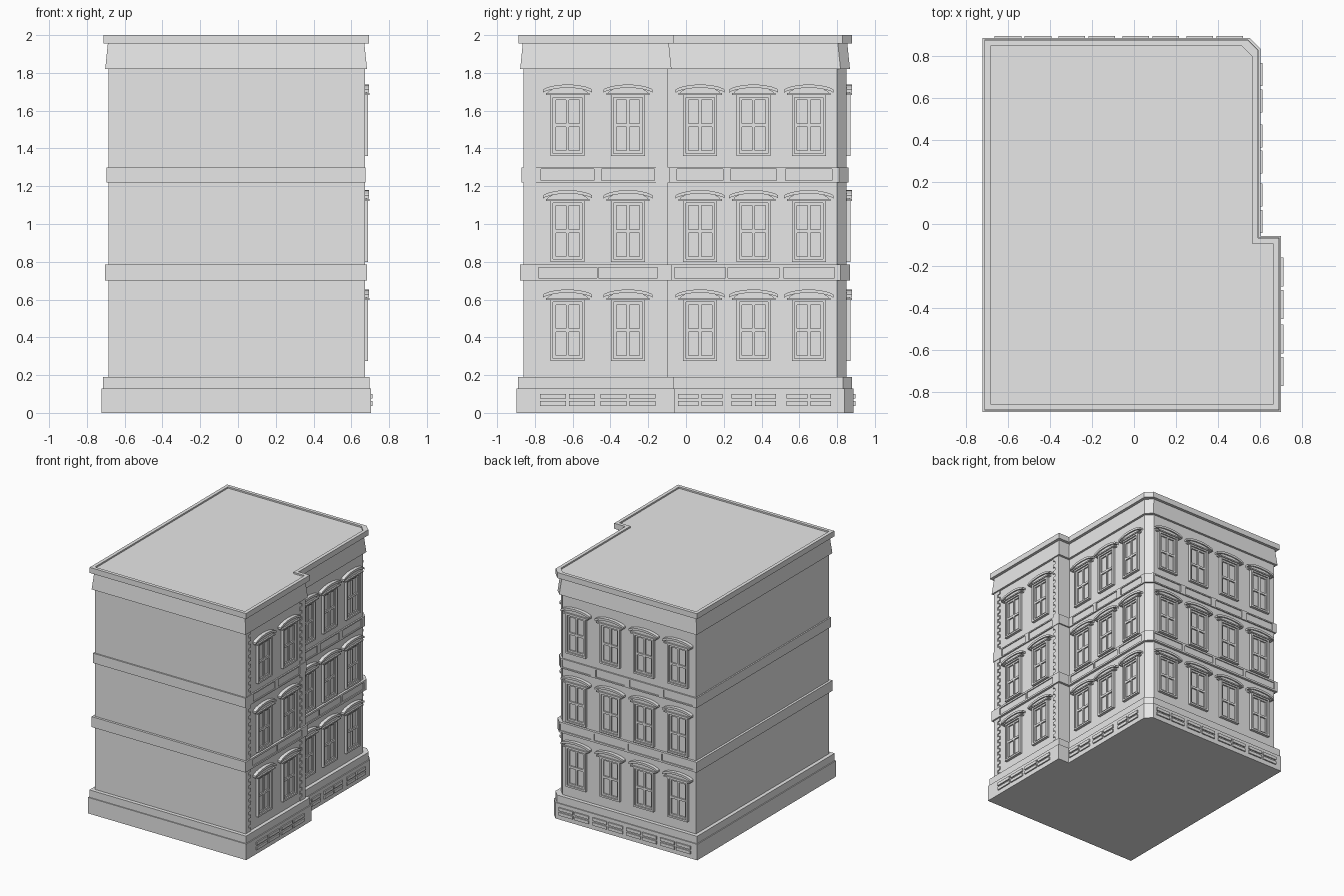
import bpy, bmesh
from math import cos, sin, pi
from mathutils import Matrix, Vector

cube = bpy.data.objects.get("Cube")
if cube:
    bpy.data.objects.remove(cube, do_unlink=True)

stone = bpy.data.materials.new("pale_grey_stone")
stone.use_nodes = True
GREY = (0.8, 0.8, 0.8, 1)
stone.diffuse_color = GREY
stone.node_tree.nodes["Principled BSDF"].inputs["Base Color"].default_value = GREY

# Wall planes of the building
LEFT, FRONT, BACK = -0.685, -0.86, 0.85
WING, REAR, STEP, CHAMFER = 0.665, 0.565, -0.095, 0.05


def finish(name, bm):
    bmesh.ops.recalc_face_normals(bm, faces=bm.faces)
    mesh = bpy.data.meshes.new(name)
    bm.to_mesh(mesh)
    bm.free()
    mesh.materials.append(stone)
    obj = bpy.data.objects.new(name, mesh)
    bpy.context.collection.objects.link(obj)
    return obj


def outline(o):
    """Footprint with a stepped side and a chamfered corner, grown by o."""
    return [(LEFT - o, FRONT - o), (WING + o, FRONT - o), (WING + o, STEP + o),
            (REAR + o, STEP + o), (REAR + o, BACK + o - CHAMFER),
            (REAR + o - CHAMFER, BACK + o), (LEFT - o, BACK + o)]


def loft(name, sections):
    """Closed solid through (offset, height) sections of the footprint."""
    bm = bmesh.new()
    rings = [[bm.verts.new((x, y, z)) for x, y in outline(o)] for o, z in sections]
    for a, b in zip(rings, rings[1:]):
        for i in range(len(a)):
            j = (i + 1) % len(a)
            bm.faces.new((a[i], a[j], b[j], b[i]))
    bm.faces.new(rings[0][::-1])
    bm.faces.new(rings[-1])
    return finish(name, bm)


def wall_frame(along, out, origin):
    """Local axes: u along the wall, d outward, z up."""
    m = Matrix.Identity(4)
    m.col[0] = Vector(along).to_4d()
    m.col[1] = Vector(out).to_4d()
    m.col[0][3] = m.col[1][3] = 0
    m.col[3] = Vector(origin).to_4d()
    return m


def box(bm, m, u0, u1, d0, d1, z0, z1):
    size = Matrix.Diagonal((u1 - u0, d1 - d0, z1 - z0, 1))
    centre = Matrix.Translation(((u0 + u1) / 2, (d0 + d1) / 2, (z0 + z1) / 2))
    bmesh.ops.create_cube(bm, size=1, matrix=m @ centre @ size)


def extrude_profile(bm, m, points, depth):
    """Solid from a (u, z) profile, standing out from the wall."""
    a = [bm.verts.new(m @ Vector((u, -0.005, z))) for u, z in points]
    b = [bm.verts.new(m @ Vector((u, depth, z))) for u, z in points]
    bm.faces.new(a)
    bm.faces.new(b[::-1])
    for i in range(len(a)):
        j = (i + 1) % len(a)
        bm.faces.new((a[i], b[i], b[j], a[j]))


wing = wall_frame((0, 1, 0), (1, 0, 0), (WING, 0, 0))
rear = wall_frame((0, 1, 0), (1, 0, 0), (REAR, 0, 0))
back = wall_frame((-1, 0, 0), (0, 1, 0), (0, BACK, 0))

# Window bays: (wall, bay centres, belt panel half widths low and high, vent half width)
walls = [(wing, (-0.627, -0.307), (0.155, 0.14), 0.146),
         (rear, (0.075, 0.358, 0.65), (0.135, 0.122), 0.118),
         (back, (-0.385, -0.08, 0.225, 0.53), (0.14, 0.13), 0.135)]

# Main masses
loft("walls", [(0, 0.1), (0, 1.9)])
loft("base", [(0.038, 0), (0.038, 0.13), (0.03, 0.13), (0.03, 0.19)])
loft("cornice", [(0.018, 1.82), (0.004, 1.957)])
loft("roof_slab", [(0.028, 1.955), (0.028, 2), (0, 2), (0, 1.988)])


# Belt courses with sunken panels
def belt(name, offset, z0, z1, p0, p1, which):
    obj = loft(name, [(offset, z0), (offset, z1)])
    bm = bmesh.new()
    for m, bays, halves, _ in walls:
        for u in bays:
            h = halves[which]
            box(bm, m, u - h, u + h, offset - 0.008, offset + 0.02, p0, p1)
    cutter = finish(name + "_cutter", bm)
    cutter.hide_render = True
    mod = obj.modifiers.new("panels", "BOOLEAN")
    mod.operation, mod.solver, mod.object = "DIFFERENCE", "EXACT", cutter
    graph = bpy.context.evaluated_depsgraph_get()
    cut = bpy.data.meshes.new_from_object(obj.evaluated_get(graph))
    obj.modifiers.clear()
    obj.data = cut
    bpy.data.objects.remove(cutter, do_unlink=True)


belt("lower_belt", 0.019, 0.70, 0.785, 0.715, 0.77, 0)
belt("upper_belt", 0.011, 1.22, 1.30, 1.23, 1.29, 1)


# Windows: surround, two sashes and an arched hood
def window(frames, hoods, m, u, z):
    w, h, t = 0.09, 0.325, 0.014
    top = z + h
    for s in (-1, 1):
        a, b = sorted((u + s * w, u + s * (w - t)))
        box(frames, m, a, b, -0.005, 0.022, z, top)
        a, b = sorted((u + s * (w - t), u + s * (w - 2 * t)))
        box(frames, m, a, b, -0.005, 0.011, z + t, top - t)
    box(frames, m, u - w + t, u + w - t, -0.005, 0.022, z, z + t)
    box(frames, m, u - w + t, u + w - t, -0.005, 0.022, top - t, top)
    inner = w - 2 * t
    for c, half in ((z + 1.5 * t, t / 2), (z + h / 2, 0.009), (top - 1.5 * t, t / 2)):
        box(frames, m, u - inner, u + inner, -0.005, 0.011, c - half, c + half)
    box(frames, m, u - 0.008, u + 0.008, -0.005, 0.010, z + t, top - t)

    # Hood: flat tympanum, raised arched cap and a thin ledge
    def arc(half, low, rise):
        return [(u + half * cos(pi * i / 8), top + low + rise * sin(pi * i / 8) ** 1.4)
                for i in range(9)]
    extrude_profile(hoods, m, [(u - 0.105, top), (u + 0.105, top)] + arc(0.105, 0.012, 0.03), 0.018)
    extrude_profile(hoods, m, arc(0.13, 0.026, 0.028) + arc(0.13, 0.010, 0.026)[::-1], 0.028)
    box(hoods, m, u - 0.115, u + 0.115, -0.005, 0.03, top - 0.002, top + 0.008)


frames, hoods, vents = bmesh.new(), bmesh.new(), bmesh.new()
for m, bays, _, half in walls:
    for u in bays:
        for z in (0.275, 0.80, 1.36):
            window(frames, hoods, m, u, z)
        # Basement vents, two by two
        for z in (0.037, 0.075):
            for a, b in ((-half, -0.008), (0.008, half)):
                box(vents, m, u + a, u + b, 0.03, 0.048, z, z + 0.025)
finish("window_frames", frames)
finish("window_hoods", hoods)
finish("basement_vents", vents)

# Toothed corner stones on the front wing
quoins = bmesh.new()
for z0, z1 in ((0.19, 0.70), (0.785, 1.22), (1.30, 1.82)):
    count = 2 * round((z1 - z0) / 0.058) + 1
    step = (z1 - z0) / count
    for i in range(count):
        reach = 0.065 if i % 2 == 0 else 0.04
        a, b = z0 + i * step, z0 + (i + 1) * step
        box(quoins, wing, FRONT, FRONT + reach, -0.005, 0.007, a, b)
        box(quoins, wing, STEP - reach, STEP, -0.005, 0.007, a, b)
finish("corner_quoins", quoins)
